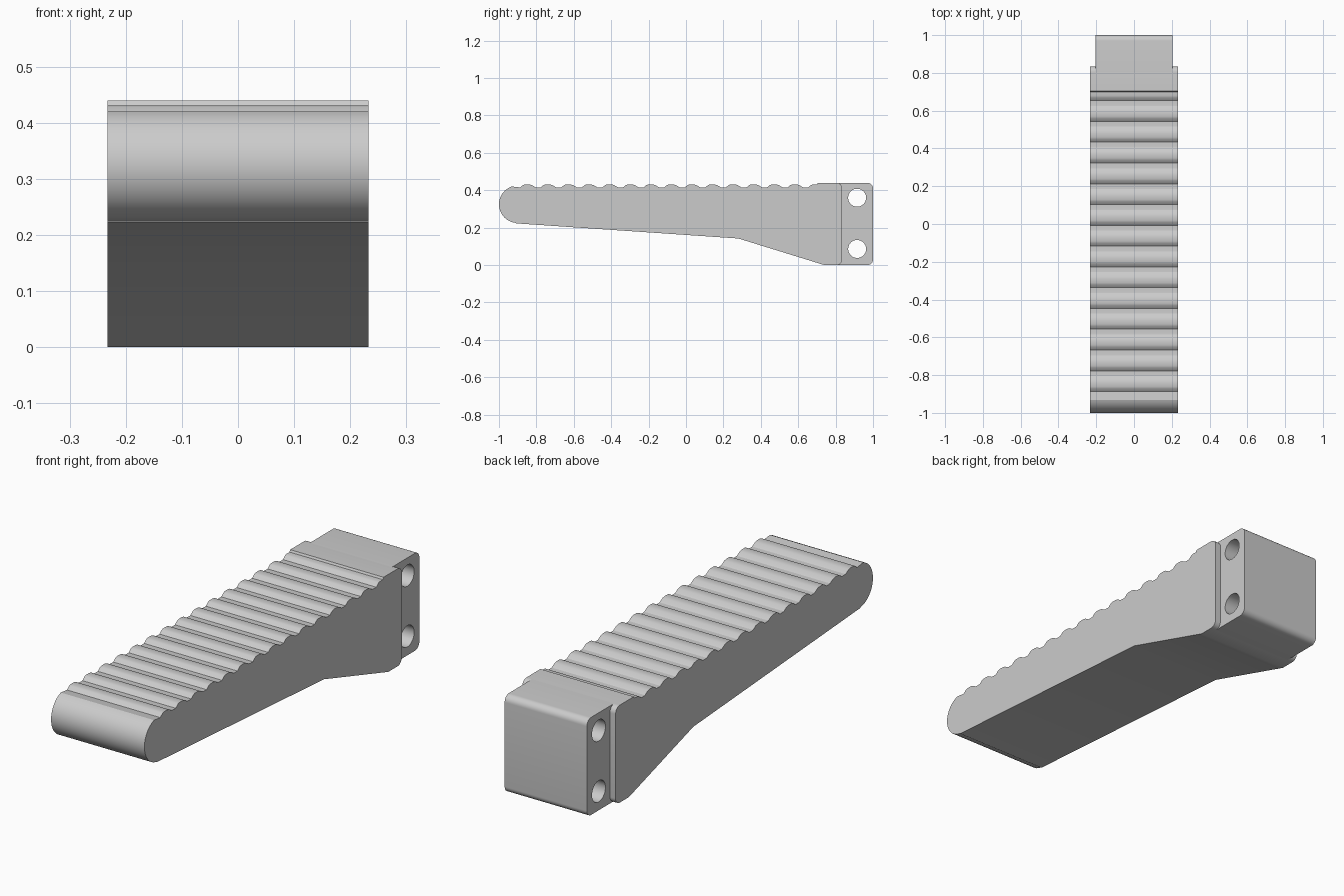
import bpy, bmesh, math

cube = bpy.data.objects.get("Cube")
if cube:
    bpy.data.objects.remove(cube, do_unlink=True)

grey = bpy.data.materials.new("light grey")
grey.use_nodes = True
grey.diffuse_color = (0.6, 0.6, 0.6, 1)
grey.node_tree.nodes["Principled BSDF"].inputs["Base Color"].default_value = (0.6, 0.6, 0.6, 1)


def arc(y, z, r, start, end, steps=8):
    """Points of an arc in the side plane, angles in degrees."""
    angles = [math.radians(start + (end - start) * i / steps) for i in range(steps + 1)]
    return [(y + r * math.cos(a), z + r * math.sin(a)) for a in angles]


def extrude_profile(name, points, half_width):
    """Extrude a side profile across the width."""
    bm = bmesh.new()
    face = bm.faces.new([bm.verts.new((-half_width, y, z)) for y, z in points])
    moved = bmesh.ops.extrude_face_region(bm, geom=[face])["geom"]
    verts = [v for v in moved if isinstance(v, bmesh.types.BMVert)]
    bmesh.ops.translate(bm, verts=verts, vec=(2 * half_width, 0, 0))
    bmesh.ops.recalc_face_normals(bm, faces=bm.faces)
    mesh = bpy.data.meshes.new(name)
    bm.to_mesh(mesh)
    bm.free()
    mesh.materials.append(grey)
    obj = bpy.data.objects.new(name, mesh)
    bpy.context.collection.objects.link(obj)
    return obj


def smooth(obj):
    bpy.ops.object.select_all(action="DESELECT")
    obj.select_set(True)
    bpy.context.view_layer.objects.active = obj
    bpy.ops.object.shade_smooth_by_angle(angle=math.radians(25))


TOP, CREST, VALLEY = 0.44, 0.431, 0.415
PITCH, RIDGES = 0.11, 15

# Grip: rounded nose, ridged top, tapered underside
outline = [(-0.91, 0.223)] + arc(-0.9, 0.325, 0.1, 264, 108, 24)
for i in range(RIDGES):
    y = -0.875 + i * PITCH
    outline += [(y - 0.012, VALLEY), (y + 0.004, CREST - 0.003), (y + 0.014, CREST)]
    if i < RIDGES - 1:
        outline += [(y + 0.036, CREST), (y + 0.05, CREST - 0.003),
                    (y + 0.07, VALLEY + 0.001), (y + 0.08, VALLEY)]
outline += [(0.7, CREST), (0.705, TOP)]
outline += arc(0.805, TOP - 0.03, 0.03, 90, 0)
outline += arc(0.805, 0.03, 0.03, 0, -90)
outline += [(0.74, 0), (0.72, 0.006), (0.28, 0.142)]
grip = extrude_profile("grip", outline, 0.233)
smooth(grip)

# Narrower mounting block with rounded back edges
block_outline = [(0.805, 0), (0.805, TOP)]
block_outline += arc(0.97, TOP - 0.03, 0.03, 90, 0)
block_outline += arc(0.97, 0.03, 0.03, 0, -90)
block = extrude_profile("mounting_block", block_outline, 0.205)

# Cross holes through the block
for label, z in (("upper", 0.36), ("lower", 0.086)):
    cutter = extrude_profile(label + "_hole_cutter", arc(0.915, z, 0.048, 0, 360, 40)[:-1], 0.4)
    cutter.hide_render = True
    mod = block.modifiers.new(label + "_hole", "BOOLEAN")
    mod.operation = "DIFFERENCE"
    mod.solver = "EXACT"
    mod.object = cutter
    bpy.ops.object.select_all(action="DESELECT")
    block.select_set(True)
    bpy.context.view_layer.objects.active = block
    bpy.ops.object.modifier_apply(modifier=mod.name)
    bpy.data.objects.remove(cutter, do_unlink=True)
smooth(block)
